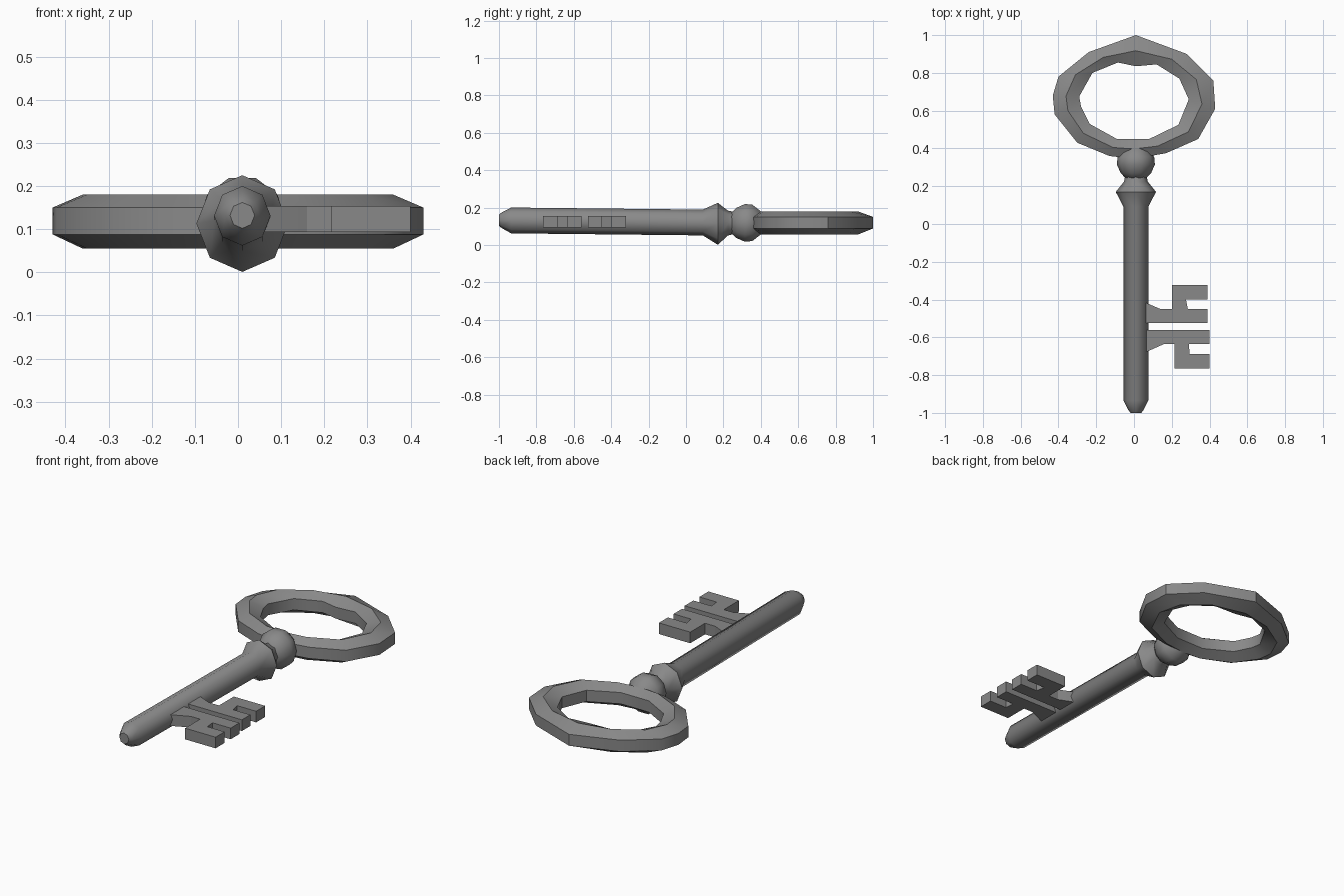
import bpy, bmesh, math

if "Cube" in bpy.data.objects:
    bpy.data.objects.remove(bpy.data.objects["Cube"])

steel = bpy.data.materials.new("dull_steel")
steel.diffuse_color = (0.25, 0.25, 0.25, 1)
steel.use_nodes = True
steel.node_tree.nodes["Principled BSDF"].inputs["Base Color"].default_value = steel.diffuse_color


def finish(name, bm, angle):
    bmesh.ops.recalc_face_normals(bm, faces=bm.faces[:])
    me = bpy.data.meshes.new(name)
    bm.to_mesh(me)
    bm.free()
    me.materials.append(steel)
    ob = bpy.data.objects.new(name, me)
    bpy.context.collection.objects.link(ob)
    bpy.ops.object.select_all(action='DESELECT')
    ob.select_set(True)
    bpy.context.view_layer.objects.active = ob
    bpy.ops.object.shade_smooth_by_angle(angle=math.radians(angle))


def bridge(bm, a, b):
    n = len(a)
    for i in range(n):
        bm.faces.new((a[i], a[(i + 1) % n], b[(i + 1) % n], b[i]))


def lathe(name, profile, sides=8, cx=0.01, xs=0.95):
    """Turned part along y; profile rows are (y, radius, centre height)."""
    bm = bmesh.new()
    rings = []
    for y, r, cz in profile:
        rings.append([bm.verts.new((cx + xs * r * math.cos(math.tau * i / sides), y,
                                    cz + r * math.sin(math.tau * i / sides)))
                      for i in range(sides)])
    for a, b in zip(rings, rings[1:]):
        bridge(bm, a, b)
    bm.faces.new(rings[0])
    bm.faces.new(rings[-1])
    finish(name, bm, 50)


# Shaft with rounded tip and flared collar
lathe("shaft", [(-1.0, 0.03, 0.132), (-0.985, 0.042, 0.132), (-0.935, 0.069, 0.131),
                (0.09, 0.069, 0.12), (0.17, 0.112, 0.113), (0.225, 0.066, 0.117),
                (0.265, 0.058, 0.118)])

# Ball between collar and bow
lathe("ball", [(0.235, 0.05, 0.118), (0.27, 0.085, 0.118), (0.315, 0.106, 0.118),
               (0.355, 0.102, 0.118), (0.40, 0.065, 0.118), (0.435, 0.015, 0.118)], 10)

# Oval bow: outer and inner outlines, six-sided section
outer = [(0.01, 1.0), (0.28, 0.9), (0.42, 0.76), (0.43, 0.61), (0.34, 0.45), (0.17, 0.375),
         (0.0, 0.345), (-0.13, 0.36), (-0.30, 0.43), (-0.42, 0.58), (-0.43, 0.68),
         (-0.40, 0.78), (-0.24, 0.91)]
inner = [(0.01, 0.835), (0.12, 0.845), (0.24, 0.77), (0.29, 0.66), (0.235, 0.525), (0.08, 0.45),
         (0.0, 0.45), (-0.09, 0.45), (-0.235, 0.53), (-0.28, 0.62), (-0.29, 0.675),
         (-0.22, 0.80), (-0.085, 0.855)]
section = [(0, 0.088), (0, 0.15), (0.5, 0.18), (1, 0.15), (1, 0.088), (0.5, 0.055)]
bm = bmesh.new()
rings = [[bm.verts.new((o[0] + t * (n[0] - o[0]), o[1] + t * (n[1] - o[1]), z))
          for t, z in section] for o, n in zip(outer, inner)]
for i in range(len(rings)):
    bridge(bm, rings[i - 1], rings[i])
finish("bow", bm, 40)


# Two flat hooked bits
def plate(name, pts, z0=0.093, z1=0.154):
    bm = bmesh.new()
    lo = [bm.verts.new((x, y, z0)) for x, y in pts]
    hi = [bm.verts.new((x, y, z1)) for x, y in pts]
    bridge(bm, lo, hi)
    bm.faces.new(lo)
    bm.faces.new(hi)
    finish(name, bm, 20)


plate("upper_bit", [(0.04, -0.41), (0.07, -0.42), (0.14, -0.45), (0.20, -0.45), (0.20, -0.322),
                    (0.39, -0.322), (0.39, -0.40), (0.275, -0.40), (0.285, -0.45),
                    (0.39, -0.45), (0.39, -0.523), (0.04, -0.523)])
plate("lower_bit", [(0.04, -0.56), (0.40, -0.56), (0.40, -0.635), (0.29, -0.635),
                    (0.295, -0.687), (0.40, -0.687), (0.40, -0.765), (0.215, -0.765),
                    (0.215, -0.635), (0.16, -0.635), (0.07, -0.675), (0.04, -0.685)])
